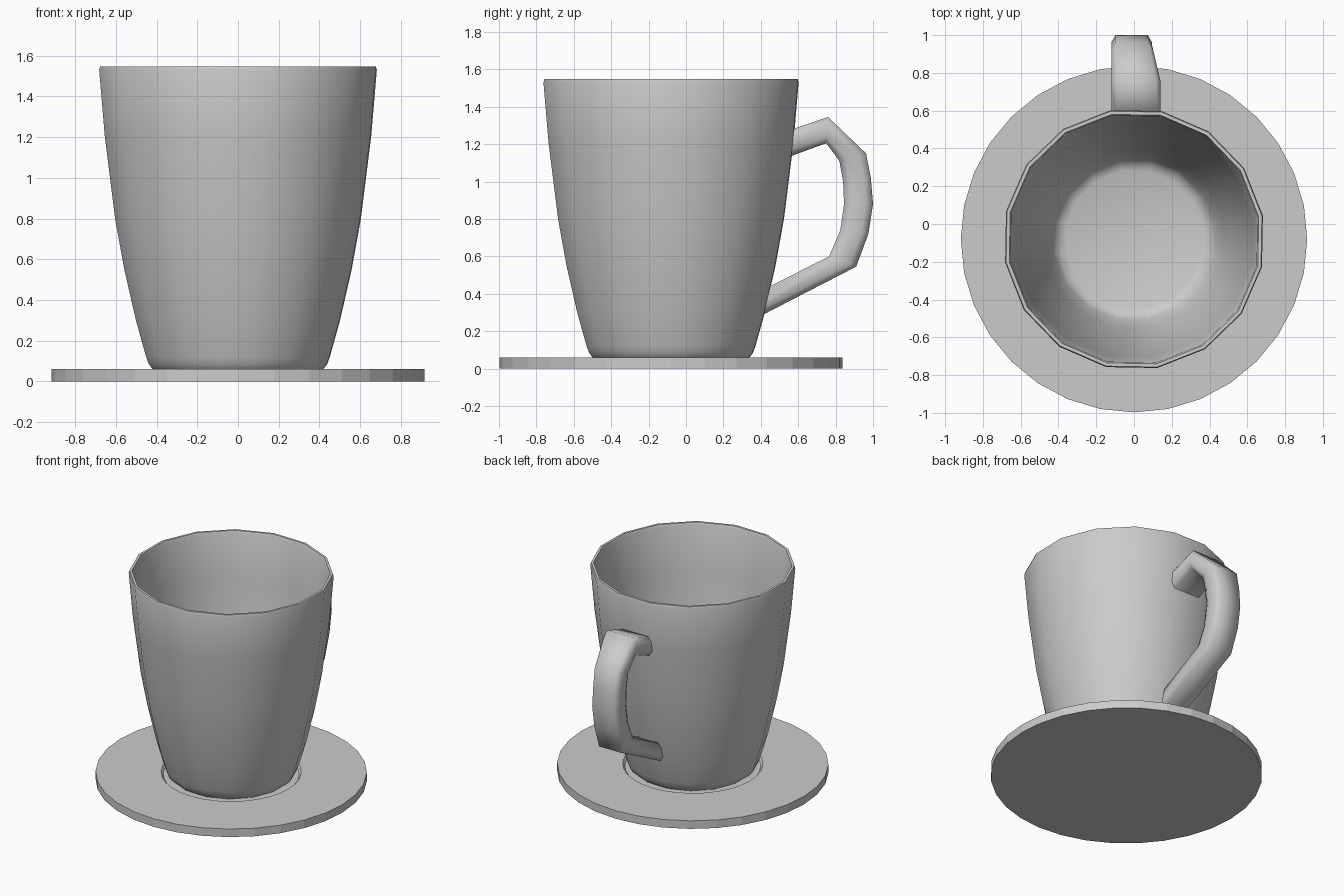
import bpy, bmesh, math

if "Cube" in bpy.data.objects:
    bpy.data.objects.remove(bpy.data.objects["Cube"])

CY = -0.08  # common axis of mug and saucer


def finish(name, bm, angle):
    bmesh.ops.recalc_face_normals(bm, faces=bm.faces)
    me = bpy.data.meshes.new(name)
    bm.to_mesh(me)
    bm.free()
    ob = bpy.data.objects.new(name, me)
    bpy.context.collection.objects.link(ob)
    bpy.ops.object.select_all(action='DESELECT')
    bpy.context.view_layer.objects.active = ob
    ob.select_set(True)
    if angle:
        bpy.ops.object.shade_smooth_by_angle(angle=math.radians(angle))
    return ob


def skin(bm, rings):
    """Bridge closed rings of points and cap both ends."""
    rows = [[bm.verts.new(p) for p in ring] for ring in rings]
    n = len(rows[0])
    for a, b in zip(rows, rows[1:]):
        for i in range(n):
            j = (i + 1) % n
            bm.faces.new((a[i], a[j], b[j], b[i]))
    bm.faces.new(rows[0])
    bm.faces.new(rows[-1])


def lathe(name, profile, sides, turn, angle):
    bm = bmesh.new()
    skin(bm, [[(r * math.cos(turn + 2 * math.pi * i / sides),
                CY + r * math.sin(turn + 2 * math.pi * i / sides), z)
               for i in range(sides)] for r, z in profile])
    return finish(name, bm, angle)


# Saucer: flat disc with a shallow seat for the mug
lathe("saucer", [(0.917, 0), (0.917, 0.06), (0.474, 0.06), (0.46, 0.042)], 32, 0, 0)

# Mug body: 16-sided shell (profile measured across the flats)
outer = [(0.40, 0.045), (0.42, 0.062), (0.437, 0.085), (0.45, 0.12), (0.50, 0.30),
         (0.557, 0.55), (0.602, 0.80), (0.652, 1.20), (0.68, 1.53), (0.675, 1.548)]
inner = [(0.658, 1.548), (0.651, 1.53), (0.622, 1.20), (0.572, 0.80), (0.527, 0.55),
         (0.47, 0.30), (0.425, 0.15), (0.40, 0.115), (0.36, 0.10)]
k = 1 / math.cos(math.pi / 16)
lathe("mug_body", [(r * k, z) for r, z in outer + inner], 16,
      math.radians(11.25 - 1), 50)

# Handle: stations of outer (y, z), inner (y, z), left x, right x
stations = [
    ((0.555, 1.275), (0.545, 1.13), -0.12, 0.14),
    ((0.76, 1.345), (0.75, 1.205), -0.12, 0.14),
    ((0.963, 1.15), (0.82, 1.11), -0.12, 0.10),
    ((0.988, 1.02), (0.84, 1.0), -0.12, 0.095),
    ((1.0, 0.88), (0.845, 0.88), -0.12, 0.095),
    ((0.975, 0.72), (0.825, 0.74), -0.12, 0.095),
    ((0.91, 0.545), (0.765, 0.60), -0.115, 0.10),
    ((0.40, 0.282), (0.43, 0.43), -0.105, 0.105),
]
section = [(1, -0.5), (1, 0.5), (0.8, 1), (-0.8, 1), (-1, 0.5), (-1, -0.5), (-0.8, -1), (0.8, -1)]
rings = []
for (oy, oz), (iy, iz), x0, x1 in stations:
    rings.append([((x0 + x1) / 2 + u * (x1 - x0) / 2,
                   (oy + iy) / 2 + v * (oy - iy) / 2,
                   (oz + iz) / 2 + v * (oz - iz) / 2) for u, v in section])
bm = bmesh.new()
skin(bm, rings)
finish("handle", bm, 75)
